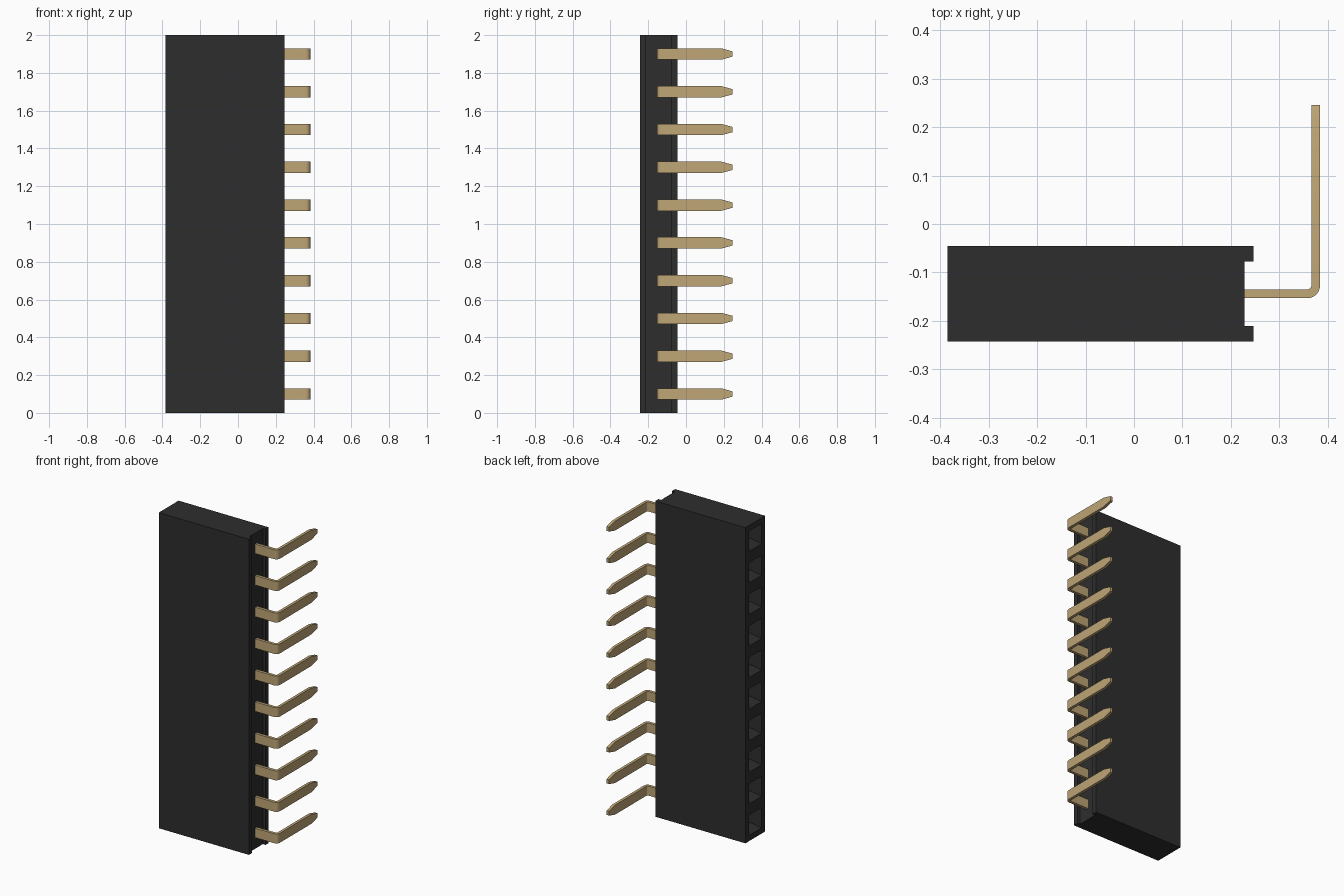
import bpy, bmesh, math

cube = bpy.data.objects.get("Cube")
if cube:
    bpy.data.objects.remove(cube, do_unlink=True)

PINS, PITCH, Y_MID = 10, 0.2, -0.144


def material(name, rgb, rough):
    m = bpy.data.materials.new(name)
    m.use_nodes = True
    m.diffuse_color = (*rgb, 1)
    bsdf = m.node_tree.nodes["Principled BSDF"]
    bsdf.inputs["Base Color"].default_value = (*rgb, 1)
    bsdf.inputs["Roughness"].default_value = rough
    return m


black = material("black plastic", (0.027, 0.027, 0.027), 0.6)
gold = material("gold metal", (0.52, 0.38, 0.18), 0.5)


def finish(bm, name, mat):
    bmesh.ops.recalc_face_normals(bm, faces=bm.faces)
    me = bpy.data.meshes.new(name)
    bm.to_mesh(me)
    bm.free()
    me.materials.append(mat)
    ob = bpy.data.objects.new(name, me)
    bpy.context.collection.objects.link(ob)
    return ob


# Housing: profile with a channel along the pin side, one segment per socket
profile = [(-0.385, -0.243), (0.247, -0.243), (0.247, -0.211), (0.228, -0.211),
           (0.228, -0.077), (0.247, -0.077), (0.247, -0.045), (-0.385, -0.045)]
bm = bmesh.new()
rings = [[bm.verts.new((x, y, i * PITCH)) for x, y in profile] for i in range(PINS + 1)]
n = len(profile)
cells = []
for a, b in zip(rings, rings[1:]):
    for j in range(n):
        k = (j + 1) % n
        f = bm.faces.new((a[j], a[k], b[k], b[j]))
        if j == n - 1:
            cells.append(f)
bm.faces.new(rings[0])
bm.faces.new(rings[-1])
bmesh.ops.recalc_face_normals(bm, faces=bm.faces)

# Sockets: square mouth, sloped lead-in, straight hole
for thickness, depth in ((0.036, 0), (0.026, -0.045), (0.001, -0.3)):
    bmesh.ops.inset_individual(bm, faces=cells, thickness=thickness, depth=depth,
                               use_even_offset=True)
finish(bm, "housing", black)

# Pin: flat strip, bent a right angle, with a tapered tip
# Stations are (outer xy, inner xy, half width)
T, R, X_OUT, HALF = 0.018, 0.026, 0.384, 0.03
y_low = Y_MID - T / 2
cx, cy = X_OUT - R, y_low + R
stations = [((0.2, y_low), (0.2, y_low + T), HALF)]
for s in range(7):
    a = -math.pi / 2 + s * math.pi / 12
    c, d = math.cos(a), math.sin(a)
    stations.append(((cx + R * c, cy + R * d),
                     (cx + (R - T) * c, cy + (R - T) * d), HALF))
for y, half in ((0.187, HALF), (0.246, 0.014)):
    stations.append(((X_OUT, y), (X_OUT - T, y), half))


def make_pin(name, z):
    bm = bmesh.new()
    loops = [[bm.verts.new((*p, z + h)) for p, h in
              ((o, -half), (o, half), (i, half), (i, -half))]
             for o, i, half in stations]
    for a, b in zip(loops, loops[1:]):
        for j in range(4):
            k = (j + 1) % 4
            bm.faces.new((a[j], a[k], b[k], b[j]))
    bm.faces.new(loops[0])
    bm.faces.new(loops[-1])
    return finish(bm, name, gold)


pins = [make_pin(f"pin_{i + 1}", (i + 0.5) * PITCH) for i in range(PINS)]

bpy.ops.object.select_all(action='DESELECT')
for p in pins:
    p.select_set(True)
bpy.context.view_layer.objects.active = pins[0]
bpy.ops.object.shade_smooth_by_angle(angle=math.radians(20))
